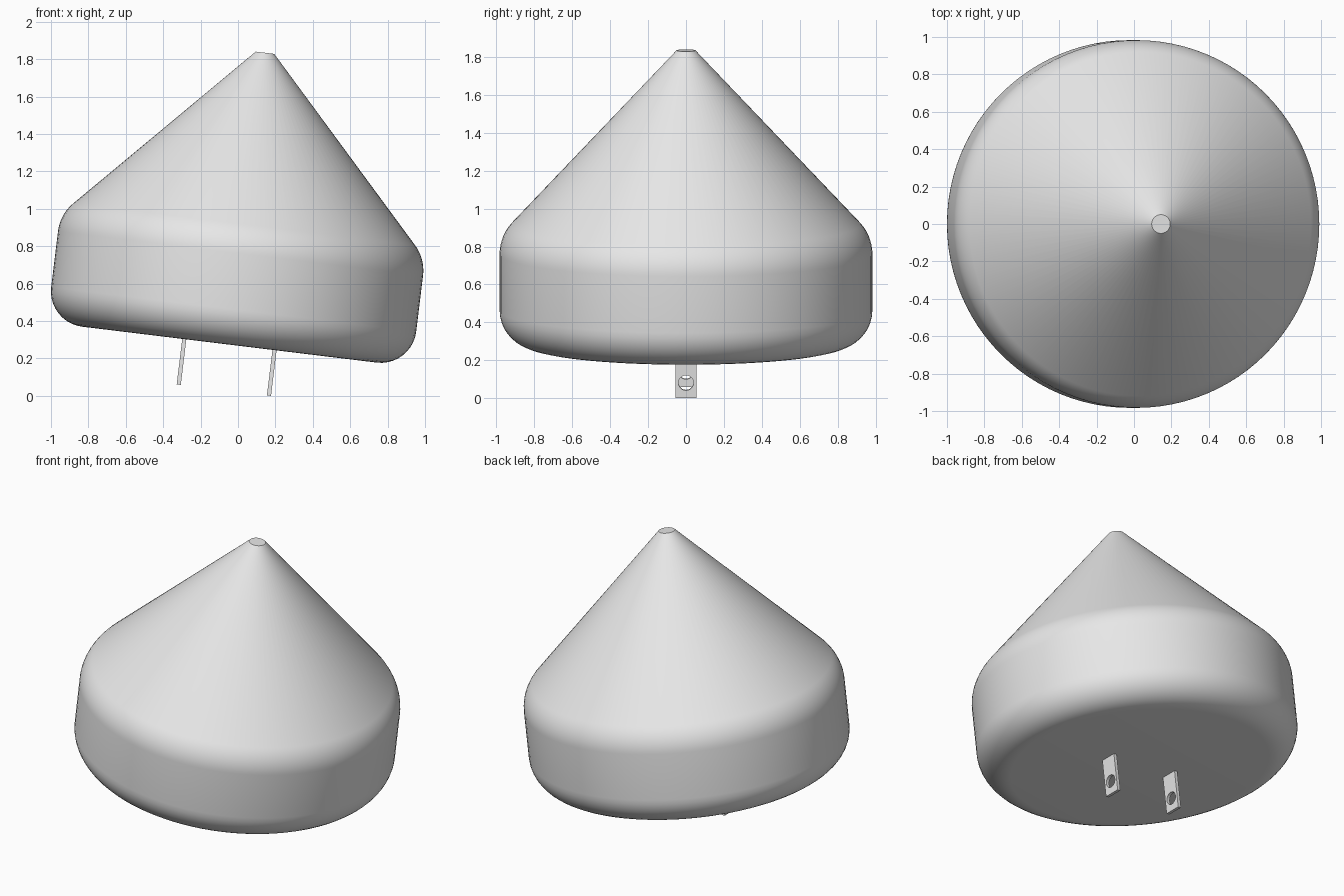
import bpy, bmesh
from math import radians, sin, cos, pi
from mathutils import Matrix, Vector

cube = bpy.data.objects.get("Cube")
if cube:
    bpy.data.objects.remove(cube, do_unlink=True)

# Single plain grey
grey = bpy.data.materials.new("light_grey")
grey.use_nodes = True
COLOUR = (0.8, 0.8, 0.8, 1)
grey.diffuse_color = COLOUR
grey.node_tree.nodes["Principled BSDF"].inputs["Base Color"].default_value = COLOUR

# Everything leans together about the y axis
TILT = Matrix.Translation((-0.046, 0, 0.274)) @ Matrix.Rotation(radians(6.95), 4, "Y")
RADIUS, HEIGHT, TIP = 0.983, 1.572, 0.05


def fillet(before, corner, after, radius, steps=10):
    """Points of a round corner between two straight profile lines."""
    a = (Vector(before) - Vector(corner)).normalized()
    b = (Vector(after) - Vector(corner)).normalized()
    half = a.angle(b) / 2
    centre = Vector(corner) + (a + b).normalized() * radius / sin(half)
    start = Vector(corner) + a * radius * cos(half) / sin(half) - centre
    sweep = pi - 2 * half
    return [centre + Matrix.Rotation(sweep * i / steps, 2) @ start
            for i in range(steps + 1)]


def finish(obj):
    obj.data.materials.append(grey)
    bpy.ops.object.select_all(action="DESELECT")
    obj.select_set(True)
    bpy.context.view_layer.objects.active = obj


# Turned body: flat base, round drum, cone with a cut tip
base, rim, shoulder, tip = (0, 0), (RADIUS, 0), (RADIUS, 0.582), (TIP, HEIGHT)
profile = [Vector(base)]
profile += fillet(base, rim, shoulder, 0.19)
profile += fillet(rim, shoulder, tip, 0.23)
profile += [Vector(tip), Vector((0, HEIGHT))]

bm = bmesh.new()
verts = [bm.verts.new((p.x, 0, p.y)) for p in profile]
edges = [bm.edges.new(pair) for pair in zip(verts, verts[1:])]
bmesh.ops.spin(bm, geom=verts + edges, cent=(0, 0, 0), axis=(0, 0, 1),
               angle=2 * pi, steps=96)
bmesh.ops.remove_doubles(bm, verts=bm.verts, dist=0.0001)
bmesh.ops.recalc_face_normals(bm, faces=bm.faces)
mesh = bpy.data.meshes.new("cone_body")
bm.to_mesh(mesh)
bm.free()
body = bpy.data.objects.new("cone_body", mesh)
bpy.context.collection.objects.link(body)
body.matrix_world = TILT
finish(body)
bpy.ops.object.shade_smooth_by_angle(angle=radians(30))


# Flat contact prongs, each with a round hole
def add_loop(curve, points):
    spline = curve.splines.new("POLY")
    spline.points.add(len(points) - 1)
    for point, (u, v) in zip(spline.points, points):
        point.co = (u, v, 0, 1)
    spline.use_cyclic_u = True


# Maps the drawing plane to y (across) and z (up), thickness along x
UPRIGHT = Matrix(((0, 0, 1, 0), (1, 0, 0, 0), (0, 1, 0, 0), (0, 0, 0, 1)))

for name, x in (("left_prong", 0.243), ("right_prong", -0.243)):
    curve = bpy.data.curves.new(name, "CURVE")
    curve.dimensions = "2D"
    curve.fill_mode = "BOTH"
    curve.extrude = 0.011
    w, low, high = 0.055, -0.245, 0.02
    add_loop(curve, [(-w, low), (w, low), (w, high), (-w, high)])
    add_loop(curve, [(0.04 * cos(2 * pi * i / 32), -0.163 + 0.04 * sin(2 * pi * i / 32))
                     for i in range(32)])
    prong = bpy.data.objects.new(name, curve)
    bpy.context.collection.objects.link(prong)
    prong.matrix_world = TILT @ Matrix.Translation((x, 0, 0)) @ UPRIGHT
    finish(prong)
    bpy.ops.object.convert(target="MESH")
    bpy.ops.object.shade_smooth_by_angle(angle=radians(30))
